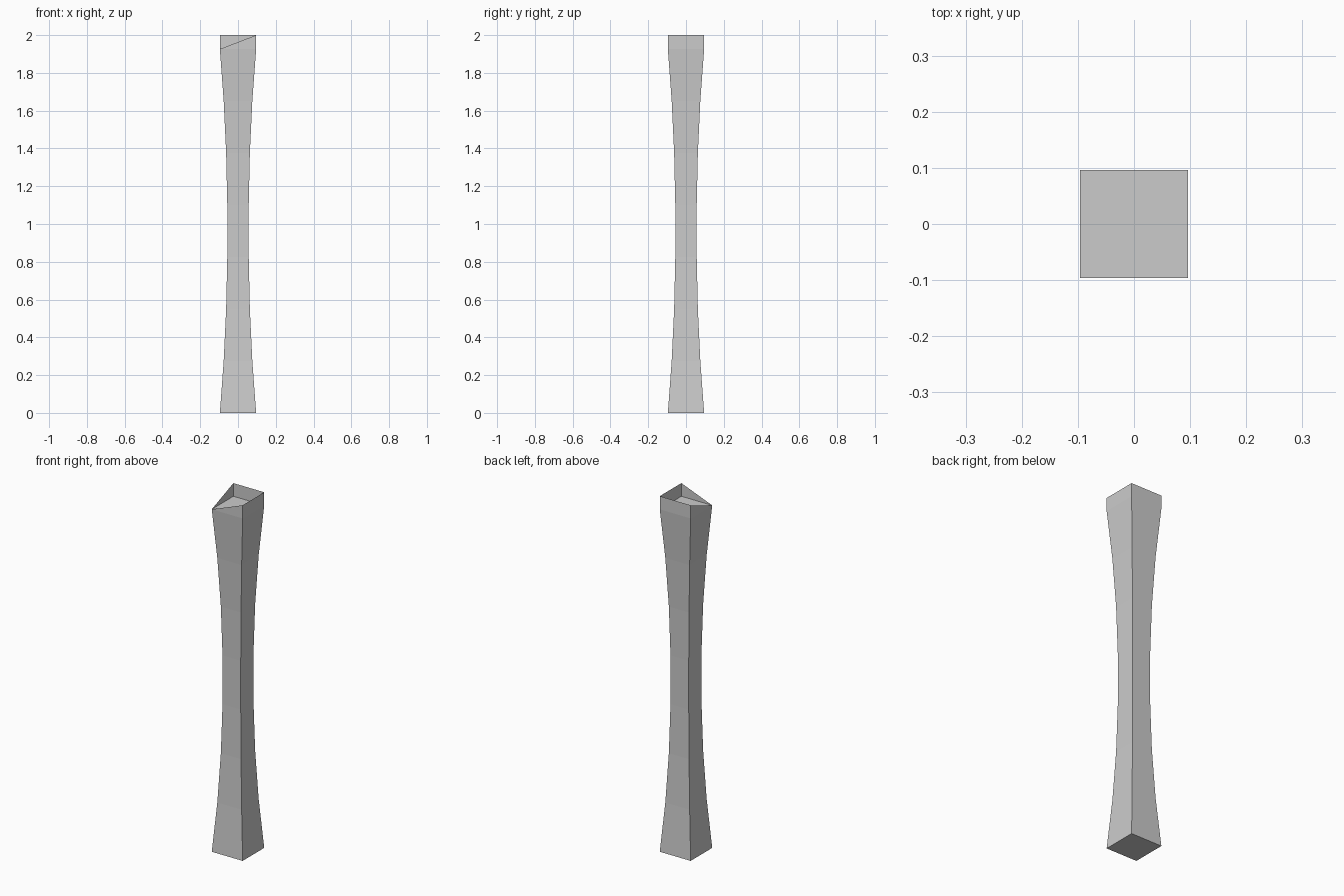
import bpy, bmesh

if "Cube" in bpy.data.objects:
    bpy.data.objects.remove(bpy.data.objects["Cube"])

HALF, WAIST, SHOULDER, TOP, SEGS = 0.096, 0.056, 1.926, 2.0, 7
# corner order: front left, front right, back right, back left
CORNERS = [(-1, -1), (1, -1), (1, 1), (-1, 1)]


def add_object(name, bm):
    bmesh.ops.recalc_face_normals(bm, faces=bm.faces[:])
    mesh = bpy.data.meshes.new(name)
    bm.to_mesh(mesh)
    bm.free()
    obj = bpy.data.objects.new(name, mesh)
    bpy.context.collection.objects.link(obj)


def ring(bm, half, z, corners=CORNERS):
    return [bm.verts.new((x * half, y * half, z)) for x, y in corners]


# waisted square shaft, closed at both ends
bm = bmesh.new()
rings = []
for i in range(SEGS + 1):
    t = abs(2 * i / SEGS - 1)
    rings.append(ring(bm, WAIST + (HALF - WAIST) * t ** 2.1, SHOULDER * i / SEGS))
for a, b in zip(rings, rings[1:]):
    for k in range(4):
        n = (k + 1) % 4
        bm.faces.new((a[k], a[n], b[n], b[k]))
bm.faces.new(rings[0])
bm.faces.new(rings[-1])
add_object("column_shaft", bm)

# thin open rim that slopes down to the front left corner
bm = bmesh.new()
low = ring(bm, HALF, SHOULDER)
high = ring(bm, HALF, TOP, CORNERS[1:])
bm.faces.new((low[0], low[1], high[0]))
bm.faces.new((low[1], low[2], high[1], high[0]))
bm.faces.new((low[2], low[3], high[2], high[1]))
bm.faces.new((low[3], low[0], high[2]))
add_object("broken_rim", bm)
